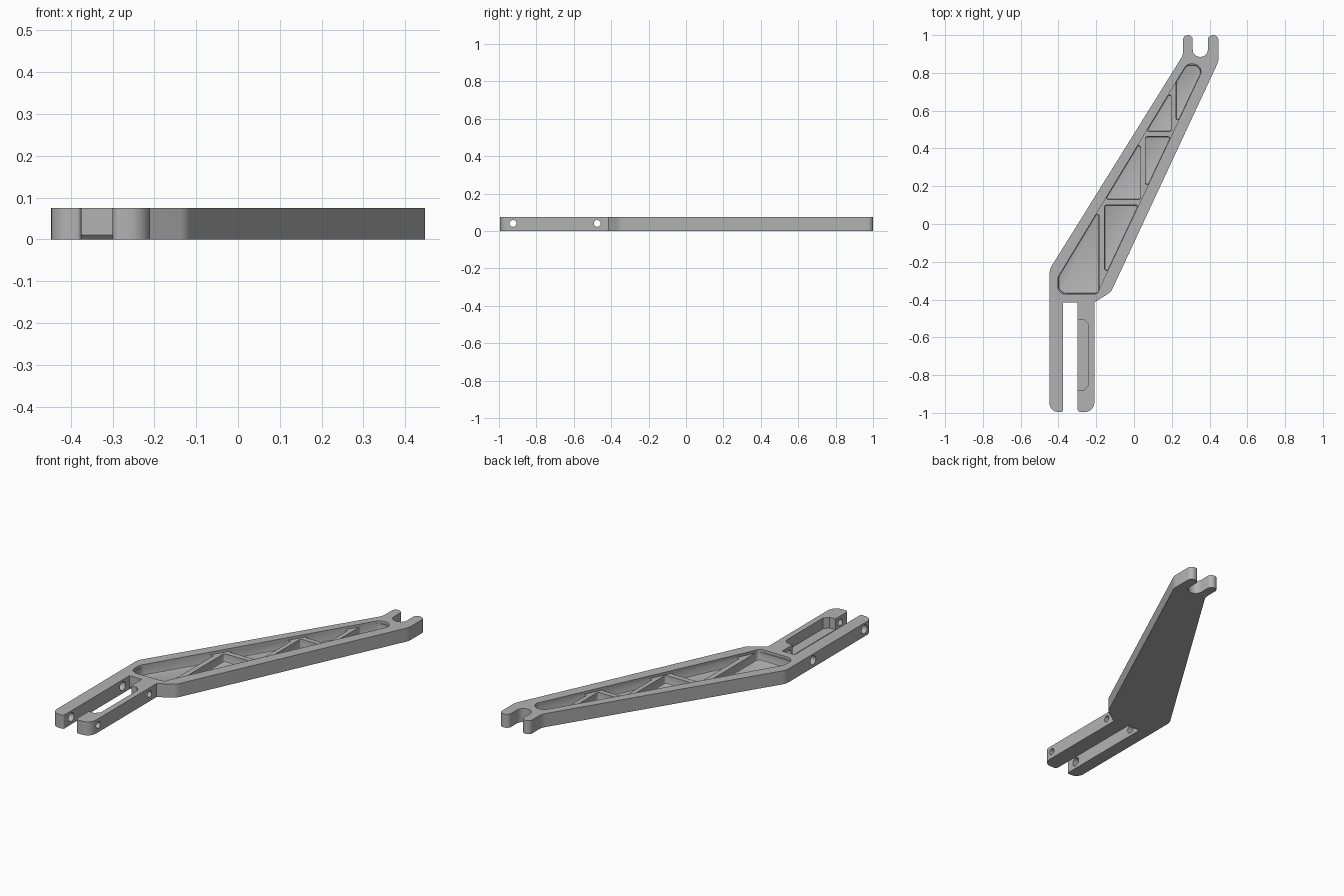
import bpy
import bmesh
import math
from mathutils import Vector, Matrix

if "Cube" in bpy.data.objects:
    bpy.data.objects.remove(bpy.data.objects["Cube"], do_unlink=True)

HEIGHT = 0.075
RIB_TOP = 0.06
FLOOR = 0.016
ABOVE = 0.12

metal = bpy.data.materials.new("light grey metal")
metal.use_nodes = True
grey = (0.45, 0.45, 0.45, 1)
metal.diffuse_color = grey
metal.node_tree.nodes["Principled BSDF"].inputs["Base Color"].default_value = grey


def rounded(corners, steps=8):
    """Fillet each (x, y, radius) corner of a closed outline."""
    out = []
    for i, (x, y, r) in enumerate(corners):
        p = Vector((x, y))
        a = (Vector(corners[i - 1][:2]) - p).normalized()
        b = (Vector(corners[(i + 1) % len(corners)][:2]) - p).normalized()
        if r == 0:
            out.append(p)
            continue
        half = a.angle(b) / 2
        centre = p + (a + b).normalized() * (r / math.sin(half))
        start = p + a * (r / math.tan(half)) - centre
        end = p + b * (r / math.tan(half)) - centre
        sweep = start.angle_signed(end)
        for k in range(steps + 1):
            out.append(centre + Matrix.Rotation(-sweep * k / steps, 2) @ start)
    return out


def prism(name, corners, z0, z1, floor_bevel=0):
    bm = bmesh.new()
    face = bm.faces.new([bm.verts.new((p.x, p.y, z0)) for p in rounded(corners)])
    ext = bmesh.ops.extrude_face_region(bm, geom=[face])
    top = [v for v in ext["geom"] if isinstance(v, bmesh.types.BMVert)]
    bmesh.ops.translate(bm, verts=top, vec=(0, 0, z1 - z0))
    if floor_bevel:
        low = [e for e in bm.edges if all(v.co.z < z0 + 1e-5 for v in e.verts)]
        bmesh.ops.bevel(bm, geom=low, offset=floor_bevel, segments=2,
                        profile=0.5, affect='EDGES')
    bmesh.ops.recalc_face_normals(bm, faces=bm.faces[:])
    mesh = bpy.data.meshes.new(name)
    bm.to_mesh(mesh)
    bm.free()
    mesh.materials.append(metal)
    obj = bpy.data.objects.new(name, mesh)
    bpy.context.collection.objects.link(obj)
    return obj


def cut(cutter):
    cutter.hide_render = True
    mod = arm.modifiers.new("cut", 'BOOLEAN')
    mod.operation = 'DIFFERENCE'
    mod.solver = 'EXACT'
    mod.object = cutter
    bpy.context.view_layer.objects.active = arm
    bpy.ops.object.modifier_apply(modifier=mod.name)
    bpy.data.objects.remove(cutter, do_unlink=True)


# Whole arm outline: two long prongs, slanted body, small open fork
arm = prism("bracket_arm", [
    (-0.447, -0.995, 0.045), (-0.375, -0.995, 0.01),
    (-0.375, -0.415, 0), (-0.30, -0.415, 0),
    (-0.30, -0.995, 0.018), (-0.21, -0.995, 0.05),
    (-0.21, -0.415, 0), (-0.122, -0.36, 0.06),
    (0.447, 0.86, 0.08), (0.447, 1.0, 0.026),
    (0.391, 1.0, 0.026), (0.391, 0.885, 0.038),
    (0.311, 0.885, 0.038), (0.311, 1.0, 0.024),
    (0.26, 1.0, 0.024), (0.26, 0.895, 0.08),
    (-0.447, -0.24, 0.08)], 0, HEIGHT)


def left_y(x):
    return -0.27 + 1.654 * (x + 0.395)


def right_y(x):
    return 0.8 + 2.12 * (x - 0.355)


def left_x(y):
    return (y + 0.27) / 1.654 - 0.395


def right_x(y):
    return (y - 0.8) / 2.12 + 0.355


# Shallow recess down to the rib tops
cut(prism("recess_cutter", [
    (-0.405, -0.372, 0.045), (right_x(-0.372), -0.372, 0.03),
    (right_x(0.847), 0.847, 0.04), (left_x(0.847), 0.847, 0.04),
    (-0.405, left_y(-0.405), 0.05)], RIB_TOP, ABOVE))

# Deep cells between the ribs
cells = [[(-0.40, -0.367, 0.04), (-0.185, -0.367, 0.02),
          (-0.185, left_y(-0.185), 0.01), (-0.40, left_y(-0.40), 0.05)],
         [(0.222, right_y(0.222), 0.01), (right_x(0.842), 0.842, 0.038),
          (left_x(0.842), 0.842, 0.038), (0.222, left_y(0.222), 0.01)]]
for x, y in ((-0.155, 0.10), (0.06, 0.462)):
    cells.append([(x, right_y(x), 0.01), (right_x(y), y, 0.01), (x, y, 0.01)])
for x, y in ((0.035, 0.13), (0.197, 0.49)):
    cells.append([(left_x(y), y, 0.01), (x, y, 0.01), (x, left_y(x), 0.01)])
for corners in cells:
    cut(prism("cell_cutter", corners, FLOOR, ABOVE, 0.006))

# Side pocket in the left prong, open to the slot
cut(prism("prong_pocket_cutter", [
    (-0.33, -0.88, 0), (-0.265, -0.88, 0), (-0.243, -0.855, 0),
    (-0.243, -0.53, 0), (-0.265, -0.507, 0), (-0.33, -0.507, 0)], FLOOR, ABOVE))

# Cross holes through both prongs, wider in the right one
for y in (-0.925, -0.475):
    for x, radius, length in ((-0.3, 0.018, 0.5), (-0.42, 0.024, 0.12)):
        bpy.ops.mesh.primitive_cylinder_add(
            vertices=32, radius=radius, depth=length,
            location=(x, y, 0.04), rotation=(0, math.pi / 2, 0))
        hole = bpy.context.object
        hole.name = "hole_cutter"
        hole.data.materials.append(metal)
        cut(hole)

# Small chamfer under the closed end of the slot
bpy.ops.mesh.primitive_cube_add(size=1, location=(-0.3375, -0.415, 0),
                                rotation=(math.pi / 4, 0, 0))
wedge = bpy.context.object
wedge.name = "chamfer_cutter"
wedge.scale = (0.0748, 0.0145, 0.0145)
wedge.data.materials.append(metal)
cut(wedge)

bpy.ops.object.select_all(action='DESELECT')
arm.select_set(True)
bpy.context.view_layer.objects.active = arm
bpy.ops.object.shade_smooth_by_angle(angle=math.radians(30))
